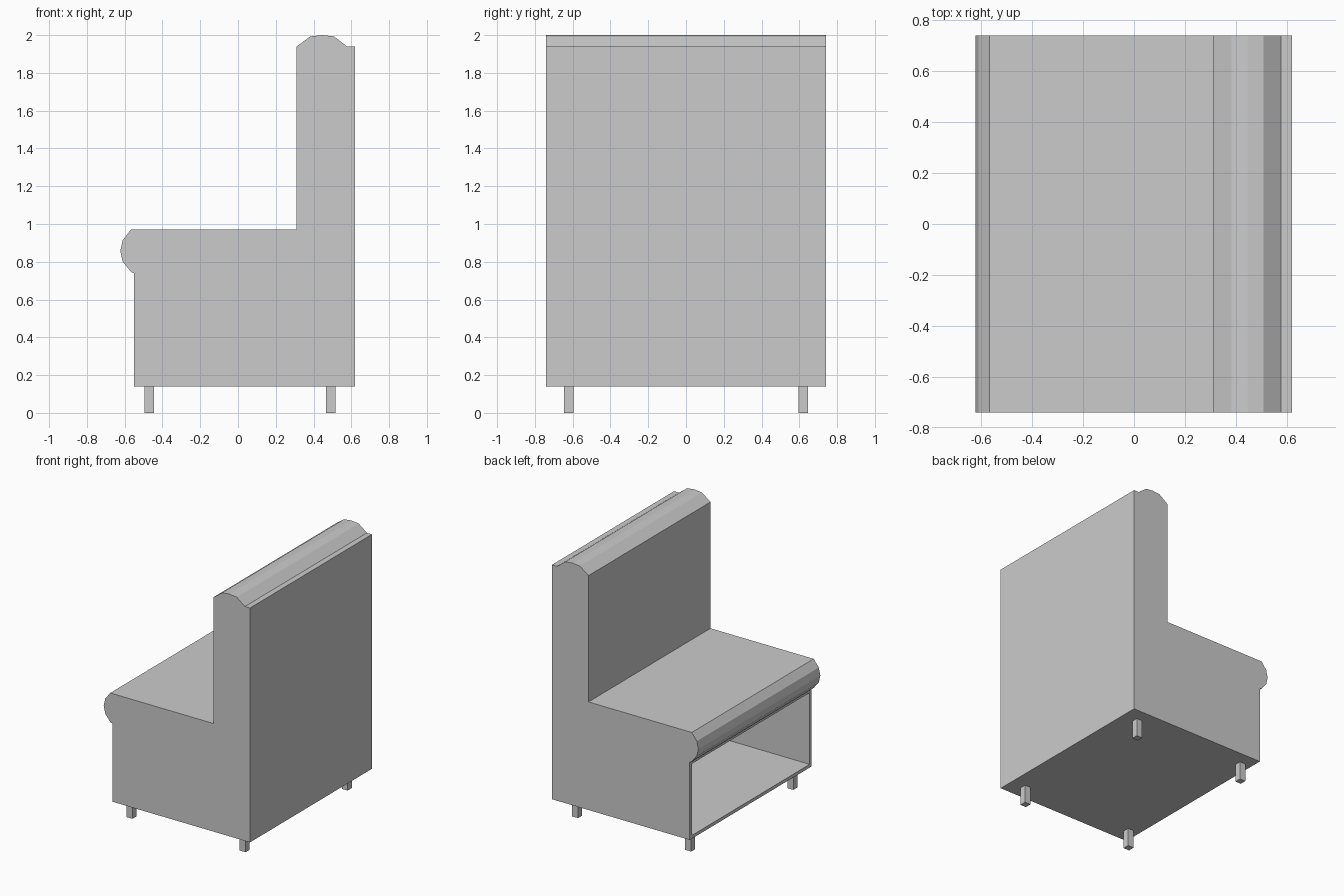
import bpy
import bmesh
from mathutils import Vector

if "Cube" in bpy.data.objects:
    bpy.data.objects.remove(bpy.data.objects["Cube"])

HALF_DEPTH = 0.74

# Side outline of the bench: base, rolled seat edge, seat, tall back with arched top
OUTLINE = [
    (0.62, 0.14), (-0.55, 0.14), (-0.55, 0.74),
    (-0.565, 0.745), (-0.61, 0.80), (-0.623, 0.857), (-0.61, 0.915), (-0.567, 0.97),
    (0.31, 0.97), (0.31, 1.94),
    (0.383, 1.993), (0.445, 2.0), (0.508, 1.993), (0.577, 1.94), (0.62, 1.94),
]


def finish(bm, name):
    bmesh.ops.recalc_face_normals(bm, faces=bm.faces[:])
    mesh = bpy.data.meshes.new(name)
    bm.to_mesh(mesh)
    bm.free()
    obj = bpy.data.objects.new(name, mesh)
    bpy.context.collection.objects.link(obj)
    return obj


# Bench body: outline extruded across the full width
bm = bmesh.new()
end = bm.faces.new([bm.verts.new((x, -HALF_DEPTH, z)) for x, z in OUTLINE])
result = bmesh.ops.extrude_face_region(bm, geom=[end])
moved = [g for g in result["geom"] if isinstance(g, bmesh.types.BMVert)]
bmesh.ops.translate(bm, vec=(0, 2 * HALF_DEPTH, 0), verts=moved)
bmesh.ops.recalc_face_normals(bm, faces=bm.faces[:])

# Open storage space under the seat: inset the base panel and push it inwards
panel = min(bm.faces, key=lambda f: (f.calc_center_median() - Vector((-0.55, 0, 0.44))).length)
bmesh.ops.inset_region(bm, faces=[panel], thickness=0.025, use_even_offset=True)
bmesh.ops.translate(bm, vec=(0, 0, 0), verts=panel.verts[:])
pushed = bmesh.ops.extrude_discrete_faces(bm, faces=[panel])["faces"][0]
bmesh.ops.translate(bm, vec=(1.145, 0, 0), verts=pushed.verts[:])
finish(bm, "bench_body")

# Four short square legs
LEG = 0.05
for x_name, x in (("seat_side", -0.47), ("back_side", 0.49)):
    for y_name, y in (("front", -0.62), ("rear", 0.62)):
        bm = bmesh.new()
        bmesh.ops.create_cube(bm, size=1)
        bmesh.ops.scale(bm, vec=(LEG, LEG, 0.14), verts=bm.verts[:])
        bmesh.ops.translate(bm, vec=(x, y, 0.07), verts=bm.verts[:])
        finish(bm, f"{y_name}_{x_name}_leg")
